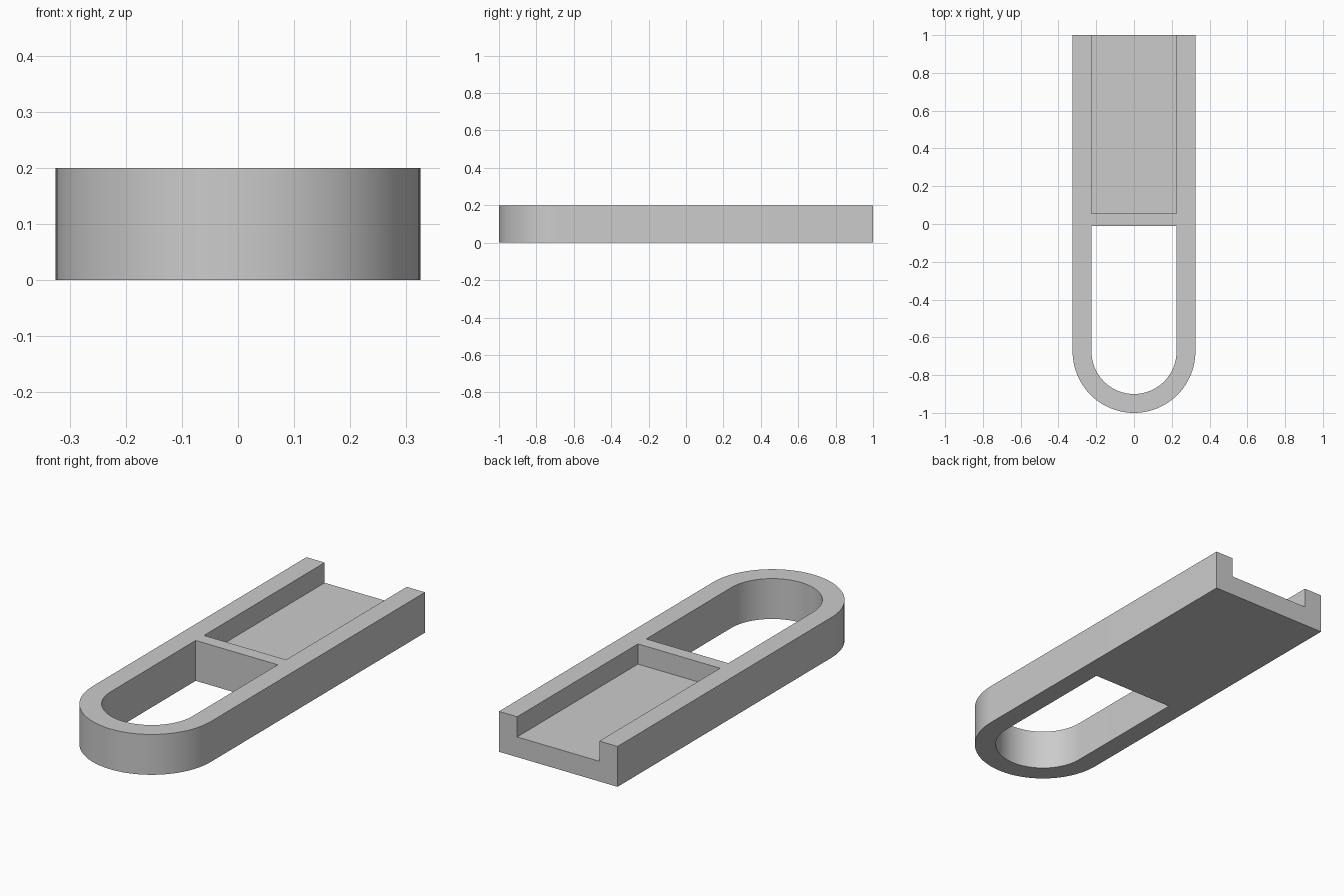
import bpy, bmesh, math

cube = bpy.data.objects.get("Cube")
if cube:
    bpy.data.objects.remove(cube, do_unlink=True)

HEIGHT, OUTER, INNER = 0.2, 0.325, 0.225   # height and half-widths
ARC_Y = -0.675                             # centre of the rounded end
SEGMENTS = 48

grey = bpy.data.materials.new("light grey")
grey.use_nodes = True
grey.diffuse_color = (0.6, 0.6, 0.6, 1)
grey.node_tree.nodes["Principled BSDF"].inputs["Base Color"].default_value = (0.6, 0.6, 0.6, 1)


def prism(name, outline, z0, z1):
    """Extrude a flat outline from z0 to z1."""
    bm = bmesh.new()
    face = bm.faces.new([bm.verts.new((x, y, z0)) for x, y in outline])
    top = bmesh.ops.extrude_face_region(bm, geom=[face])["geom"]
    verts = [v for v in top if isinstance(v, bmesh.types.BMVert)]
    bmesh.ops.translate(bm, verts=verts, vec=(0, 0, z1 - z0))
    bmesh.ops.recalc_face_normals(bm, faces=bm.faces)
    mesh = bpy.data.meshes.new(name)
    bm.to_mesh(mesh)
    bm.free()
    mesh.materials.append(grey)
    obj = bpy.data.objects.new(name, mesh)
    bpy.context.collection.objects.link(obj)
    return obj


def rounded_strip(radius, back):
    """Strip with a straight back edge and a half-round front."""
    arc = [math.pi + math.pi * i / SEGMENTS for i in range(SEGMENTS + 1)]
    front = [(radius * math.cos(a), ARC_Y + radius * math.sin(a)) for a in arc]
    return front + [(radius, back), (-radius, back)]


# Main body with a through slot at the front and a channel open at the back
body = prism("body", rounded_strip(OUTER, 1), 0, HEIGHT)
slot = prism("slot_cutter", rounded_strip(INNER, -0.01), -0.1, HEIGHT + 0.1)
channel = prism("channel_cutter",
                [(-INNER, 0.055), (INNER, 0.055), (INNER, 1.1), (-INNER, 1.1)],
                HEIGHT / 2, HEIGHT + 0.1)

bpy.ops.object.select_all(action="DESELECT")
body.select_set(True)
bpy.context.view_layer.objects.active = body
for cutter in (slot, channel):
    cutter.hide_render = True
    mod = body.modifiers.new(cutter.name, "BOOLEAN")
    mod.operation = "DIFFERENCE"
    mod.solver = "EXACT"
    mod.object = cutter
    bpy.ops.object.modifier_apply(modifier=mod.name)
    bpy.data.objects.remove(cutter, do_unlink=True)

# Smooth curved walls, sharp rims
bpy.ops.object.shade_smooth_by_angle(angle=math.radians(30))
